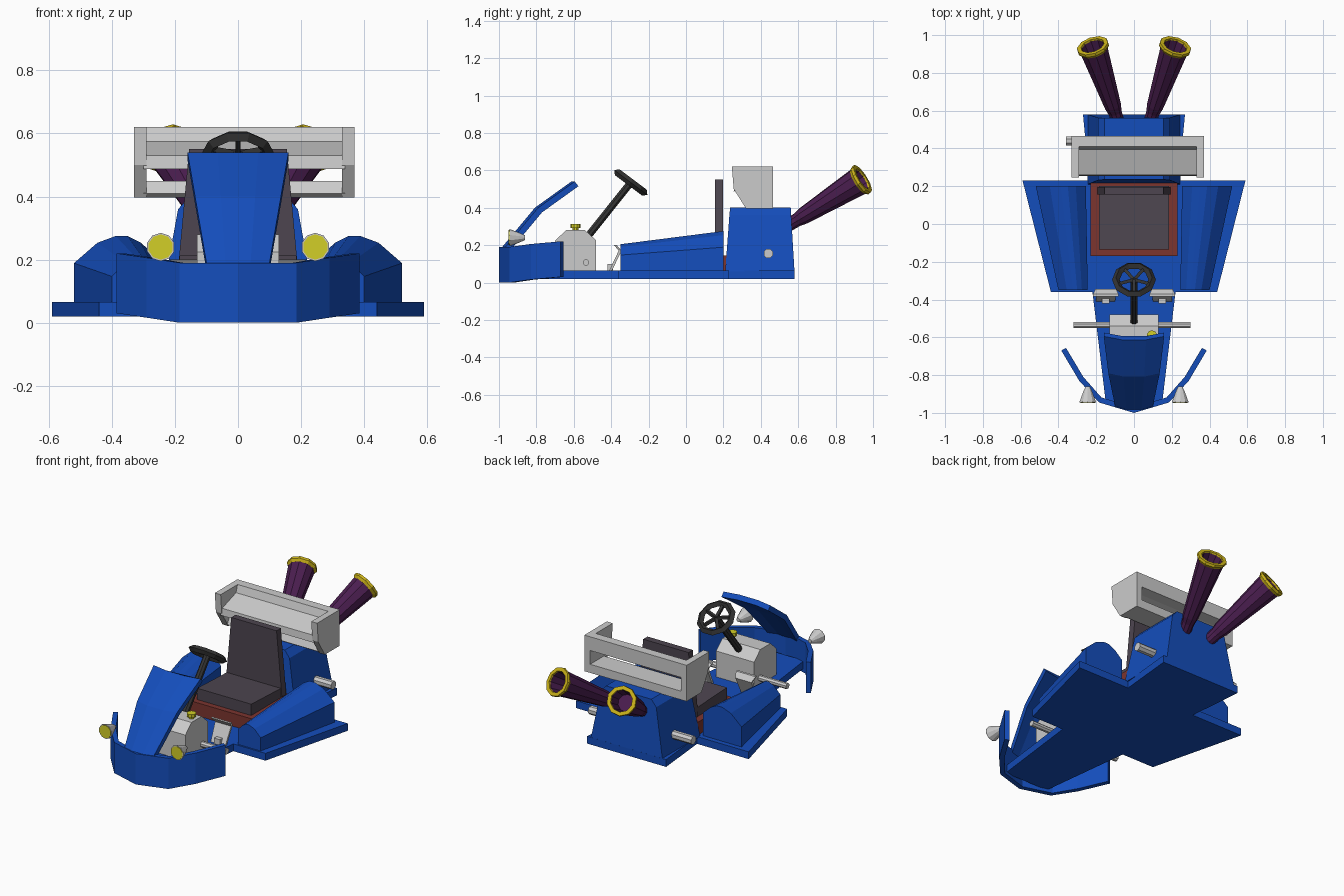
import bpy, bmesh, math
from mathutils import Vector

if "Cube" in bpy.data.objects:
    bpy.data.objects.remove(bpy.data.objects["Cube"])


def material(name, rgb):
    m = bpy.data.materials.new(name)
    m.diffuse_color = (*rgb, 1)
    m.use_nodes = True
    m.node_tree.nodes["Principled BSDF"].inputs["Base Color"].default_value = m.diffuse_color
    return m


BLUE = material("blue_paint", (0.007, 0.075, 0.5))
PURPLE = material("purple_pipe", (0.07, 0.013, 0.08))
GOLD = material("gold_trim", (0.6, 0.45, 0.01))
YELLOW = material("yellow_lens", (0.65, 0.62, 0.02))
RED = material("red_base", (0.2, 0.035, 0.028))
SEAT = material("seat_fabric", (0.075, 0.06, 0.08))
BLACK = material("dark_rubber", (0.035, 0.035, 0.035))


def loft(name, rings, mat=None, loop=False):
    """Skin a list of equal-length closed sections; cap ends or close the loop."""
    bm = bmesh.new()
    vs = [[bm.verts.new(p) for p in r] for r in rings]
    n = len(vs[0])
    pairs = list(zip(vs, vs[1:])) + ([(vs[-1], vs[0])] if loop else [])
    for a, b in pairs:
        for i in range(n):
            j = (i + 1) % n
            bm.faces.new((a[i], a[j], b[j], b[i]))
    if not loop:
        bm.faces.new(vs[0])
        bm.faces.new(vs[-1])
    bmesh.ops.recalc_face_normals(bm, faces=bm.faces)
    me = bpy.data.meshes.new(name)
    bm.to_mesh(me)
    bm.free()
    ob = bpy.data.objects.new(name, me)
    bpy.context.collection.objects.link(ob)
    if mat:
        me.materials.append(mat)
    return ob


def slab(name, plan, z0, z1, mat=None):
    return loft(name, [[(x, y, z) for x, y in plan] for z in (z0, z1)], mat)


def side_prism(name, profile, x0, x1, mat=None):
    return loft(name, [[(x, y, z) for y, z in profile] for x in (x0, x1)], mat)


def box(name, x0, x1, y0, y1, z0, z1, mat=None):
    return slab(name, [(x0, y0), (x1, y0), (x1, y1), (x0, y1)], z0, z1, mat)


def turned(name, start, end, profile, mat=None, n=10, loop=False):
    """Turn (distance, radius) pairs around the line from start to end."""
    start, axis = Vector(start), Vector(end) - Vector(start)
    q = axis.to_track_quat('Z', 'Y')
    ang = [2 * math.pi * (i + 0.5) / n for i in range(n)]
    rings = [[start + q @ Vector((r * math.cos(a), r * math.sin(a), t)) for a in ang]
             for t, r in profile]
    return loft(name, rings, mat, loop)


def rod(name, a, b, r, mat=None, n=8):
    return turned(name, a, b, [(0, r), ((Vector(b) - Vector(a)).length, r)], mat, n)


# floor pan
half = [(0.15, -0.94), (0.22, -0.36), (0.235, 0.21), (0.27, 0.58)]
slab("floor_pan", half + [(-x, y) for x, y in reversed(half)], 0.02, 0.065, BLUE)

# wrap-around front bumper
right = [(0.385, -0.67, -.025, .014, .03), (0.29, -0.83, -.022, .02, .016),
         (0.185, -0.945, -.012, .027, 0), (0, -1.0, 0, .03, 0)]
pts = right + [(-x, y, -dx, dy, h) for x, y, dx, dy, h in reversed(right[:3])]
loft("front_bumper", [[(x, y, h), (x, y, .19 + h), (x + dx, y + dy, .19 + h),
                       (x + dx, y + dy, h)] for x, y, dx, dy, h in pts], BLUE)

# raised nose panel
rows = []
for w, y, z in [(.10, -.965, .19), (.136, -.79, .40), (.16, -.595, .54)]:
    top = [(-w, y, z), (-w * .4, y - .018, z), (w * .4, y - .018, z), (w, y, z)]
    rows.append(top + [(a, b + .02, c - .025) for a, b, c in reversed(top)])
loft("nose_panel", rows, BLUE)

for s, side in ((1, "right"), (-1, "left")):
    # side pod: base plate and tapered shell
    slab("pod_base_" + side, [(s * x, y) for x, y in
         [(.20, -.36), (.44, -.36), (.59, .23), (.20, .23)]], 0.02, 0.065, BLUE)
    sections = []
    for y, x0, x1, h in [(-.35, .245, .40, .145), (.20, .255, .52, .215)]:
        sections.append([(s * (x0 + (x1 - x0) * u), y, .06 + h * v) for u, v in
                         [(0, 0), (0, .68), (.2, .9), (.36, 1), (.5, 1),
                          (.72, .9), (1, .6), (1, 0)]])
    loft("pod_shell_" + side, sections, BLUE)

    # headlight
    x = s * .245
    turned("headlight_" + side, (x, -.86, .24), (x, -1, .24),
           [(0, .012), (.03, .026), (.08, .045), (.085, .045)])
    turned("headlight_lens_" + side, (x, -.93, .24), (x, -1, .24),
           [(0, .04), (.018, .04)], YELLOW)

    # pedal
    loft("pedal_" + side, [[(s * (.15 + dx), y + o, z) for dx, o in
         [(-w, 0), (w, 0), (w, .015), (-w, .015)]]
        for w, y, z in [(.05, -.41, .065), (.055, -.36, .17), (.067, -.385, .20)]])
    box("pedal_stop_" + side, s * .15 - .02, s * .15 + .02, -.42, -.39, .06, .10)

    # flared exhaust with rim
    a, b = (s * .085, .545, .305), (s * .22, .945, .555)
    L = (Vector(b) - Vector(a)).length
    turned("exhaust_" + side, a, b, [(0, .035), (.06, .037), (.10, .046), (L - .01, .078),
           (L - .01, .062), (L - .12, .05)], PURPLE)
    turned("exhaust_rim_" + side, a, b, [(L - .03, .077), (L - .015, .088), (L, .086),
           (L, .064), (L - .03, .06)], GOLD, loop=True)

    # rear wing end plate
    x = .02 + s * .33
    side_prism("wing_end_plate_" + side, [(.245, .62), (.465, .62), (.465, .397),
               (.32, .397), (.255, .50)], x - .02, x + .02)

# engine block, cap and front axle
side_prism("engine_block", [(-.70, .06), (-.48, .06), (-.48, .225), (-.54, .28),
                            (-.64, .28), (-.70, .225)], -.13, .13)
turned("filler_cap", (.095, -.59, .27), (.095, -.59, 1),
       [(0, .016), (.022, .016), (.022, .027), (.042, .027)], YELLOW)
rod("front_axle", (-.32, -.535, .107), (.30, -.535, .107), .018)

# steering column and wheel
hub = Vector((0, -.295, .535))
rod("steering_column", (0, -.53, .24), hub, .021, BLACK)
tilt = math.atan2(.6, .8)
bpy.ops.mesh.primitive_torus_add(major_segments=10, minor_segments=4, major_radius=.096,
                                 minor_radius=.02, location=hub, rotation=(-tilt, 0, 0))
wheel = bpy.context.object
wheel.name = "steering_wheel"
wheel.data.materials.append(BLACK)
for i in range(5):
    t = math.radians(-90 + 72 * i)
    d = Vector((math.cos(t), math.sin(t) * .8, -math.sin(t) * .6))
    rod(f"wheel_spoke_{i + 1}", hub, hub + d * .09, .012, BLACK, 4)

# seat
box("seat_base", -.23, .23, -.17, .22, .06, .145, RED)
side_prism("seat_cushion", [(-.135, .14), (.20, .14), (.20, .20), (-.135, .215)],
           -.185, .185, SEAT)
loft("seat_back", [[(-w, .155, z), (w, .155, z), (w, .197, z), (-w, .197, z)]
                   for w, z in [(.192, .15), (.155, .55)]], SEAT)

# rear engine cover and axle
loft("rear_cover", [[(-w, y0, z), (w, y0, z), (w, y1, z), (-w, y1, z)]
                    for w, y0, y1, z in [(.245, .21, .58, .06), (.19, .232, .562, .36),
                                         (.155, .236, .56, .40)]], BLUE)
rod("rear_axle", (-.36, .44, .155), (.345, .44, .155), .026)

# rear wing blades
side_prism("wing_upper_blade", [(.465, .62), (.41, .62), (.395, .575), (.26, .53),
                                (.255, .487), (.40, .53), (.465, .535)], -.30, .34)
side_prism("wing_lower_blade", [(.31, .41), (.33, .397), (.465, .397), (.465, .45),
                                (.33, .45)], -.30, .34)
